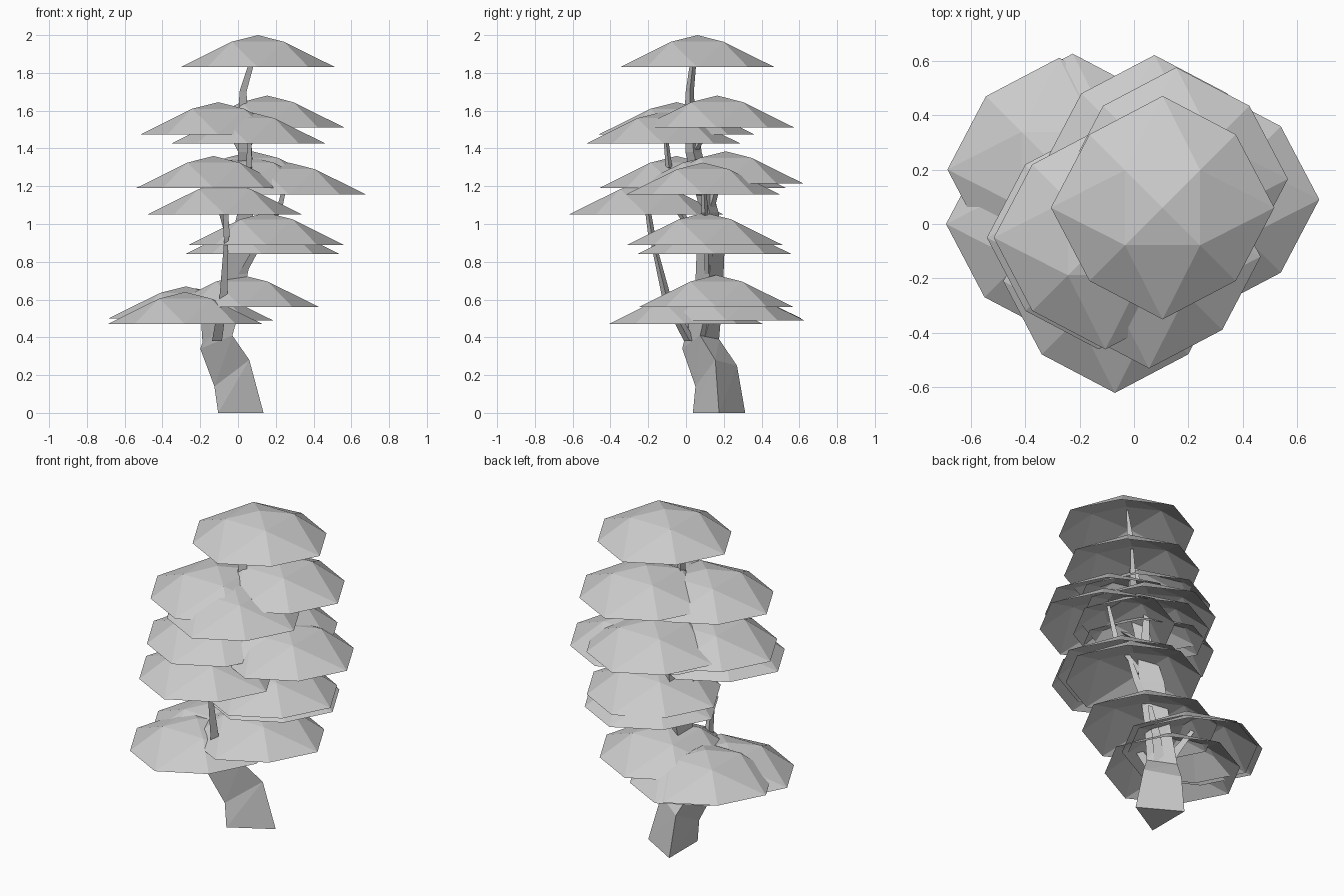
import bpy
from math import cos, sin, pi
from mathutils import Vector


def make_object(name, verts, faces):
    mesh = bpy.data.meshes.new(name)
    mesh.from_pydata(verts, [], faces)
    mesh.update()
    obj = bpy.data.objects.new(name, mesh)
    bpy.context.collection.objects.link(obj)
    return obj


def canopy(name, x, y, z):
    """Open faceted dome: apex, four shoulder points, eight rim points."""
    verts = [(x, y, z + 0.17)]
    for i in range(4):
        a = pi / 4 + i * pi / 2
        verts.append((x + 0.195 * cos(a), y + 0.195 * sin(a), z + 0.135))
    for i in range(8):
        r = 0.38 if i % 2 else 0.41
        verts.append((x + r * cos(i * pi / 4), y + r * sin(i * pi / 4), z))
    faces = []
    for i in range(4):
        m, nxt = 1 + i, 1 + (i + 1) % 4
        a, d, b = 5 + 2 * i, 6 + 2 * i, 5 + (2 * i + 2) % 8
        faces += [(0, m, nxt), (m, a, d), (m, d, b), (m, b, nxt)]
    make_object(name, verts, faces)


def limb(name, rings):
    """Three-sided tube joined through a list of three-point rings."""
    verts = [p for ring in rings for p in ring]
    faces = [(2, 1, 0)]
    for k in range(len(rings) - 1):
        for i in range(3):
            j = (i + 1) % 3
            a, b, c, d = 3 * k + i, 3 * k + j, 3 * k + 3 + j, 3 * k + 3 + i
            faces += [(a, b, c), (a, c, d)]
    n = len(verts)
    faces.append((n - 3, n - 2, n - 1))
    make_object(name, verts, faces)


def ring(x, y, z, r):
    return [(x + r * cos(i * 2 * pi / 3), y + r * sin(i * 2 * pi / 3), z) for i in range(3)]


# Crooked trunk; the two lower bends are tilted
limb("trunk", [
    ring(-0.025, 0.175, 0, 0.16),
    [(0.06, 0.155, 0.28), (-0.12, 0.27, 0.25), (-0.125, 0.05, 0.14)],
    [(-0.03, 0.075, 0.41), (-0.17, 0.175, 0.39), (-0.2, -0.02, 0.34)],
    ring(-0.06, 0.12, 0.6, 0.085),
    ring(-0.01, 0.13, 0.86, 0.085),
    ring(0.025, 0.125, 1.06, 0.055),
    ring(0.025, 0.04, 1.38, 0.05),
    ring(0.02, 0.02, 1.62, 0.03),
    ring(0.02, 0.02, 1.7, 0.025),
    ring(0.06, 0.035, 1.83, 0.02),
    ring(0.1, 0.06, 1.98, 0.005),
])

# Foliage canopies: centre x, y, rim height
canopies = [
    (0.105, 0.06, 1.83), (0.155, 0.165, 1.51), (-0.105, -0.05, 1.475),
    (0.055, -0.12, 1.425), (0.075, 0.21, 1.215), (-0.13, -0.05, 1.19),
    (0.05, 0.12, 1.19), (0.27, 0.09, 1.155), (-0.07, -0.21, 1.05),
    (0.15, 0.1, 0.89), (0.13, 0.15, 0.84), (0.02, 0.16, 0.56),
    (-0.275, 0.2, 0.5), (-0.225, 0.215, 0.49), (-0.28, 0.0, 0.47),
]
for n, c in enumerate(canopies):
    canopy(f"canopy_{n + 1}", *c)

# Branches: start, bend and tip under a canopy, with base radius
branches = [
    ((0.025, 0.04, 1.38), (0.1, 0.11, 1.5), (0.155, 0.165, 1.66), 0.025),
    ((0.025, 0.04, 1.36), (-0.04, 0.0, 1.48), (-0.105, -0.05, 1.62), 0.025),
    ((0.03, 0.08, 1.15), (0.055, -0.09, 1.3), (0.055, -0.12, 1.57), 0.025),
    ((0.025, 0.12, 1.06), (0.05, 0.16, 1.2), (0.075, 0.21, 1.36), 0.03),
    ((-0.03, 0.1, 0.86), (-0.09, -0.03, 1.06), (-0.13, -0.05, 1.34), 0.03),
    ((0.03, 0.12, 0.9), (0.21, 0.1, 1.06), (0.27, 0.09, 1.31), 0.025),
    ((-0.12, 0.02, 0.38), (-0.085, -0.1, 0.6), (-0.065, -0.18, 0.93), 0.035),
    ((-0.065, -0.18, 0.93), (-0.07, -0.2, 1.06), (-0.07, -0.21, 1.2), 0.022),
    ((-0.05, 0.12, 0.62), (0.08, 0.12, 0.85), (0.14, 0.11, 1.02), 0.03),
    ((-0.1, 0.1, 0.4), (-0.04, 0.14, 0.55), (0.02, 0.16, 0.7), 0.035),
    ((-0.14, 0.09, 0.38), (-0.19, 0.15, 0.5), (-0.27, 0.2, 0.64), 0.035),
    ((-0.17, 0.02, 0.36), (-0.18, 0.01, 0.47), (-0.28, 0.0, 0.61), 0.035),
]
for n, (a, b, c, r) in enumerate(branches):
    limb(f"branch_{n + 1}", [ring(*a, r), ring(*b, r * 0.8), ring(*c, r * 0.4)])
